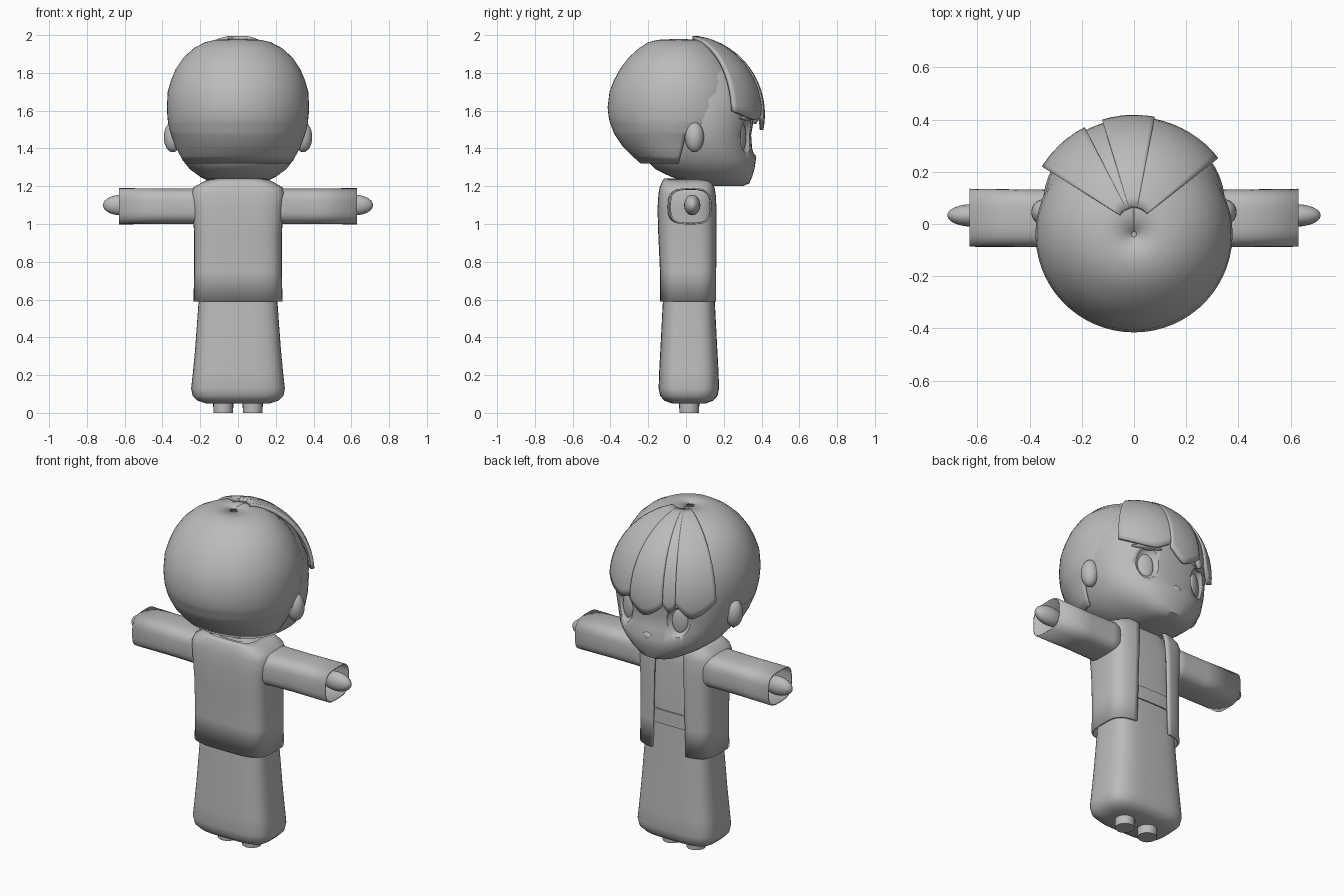
import bpy, bmesh, math
from mathutils import Matrix, Vector

grey = bpy.data.materials.new("plain_grey")
grey.diffuse_color = (0.5, 0.5, 0.5, 1)


def finish(bm, name, thick=0, angle=40):
    me = bpy.data.meshes.new(name)
    bm.to_mesh(me)
    bm.free()
    me.materials.append(grey)
    for p in me.polygons:
        p.use_smooth = True
    me.set_sharp_from_angle(angle=math.radians(angle))
    ob = bpy.data.objects.new(name, me)
    bpy.context.collection.objects.link(ob)
    if thick:
        m = ob.modifiers.new("thickness", 'SOLIDIFY')
        m.thickness = thick
        m.offset = -1
    return ob


def spow(v, p):
    return math.copysign(abs(v) ** p, v)


def loft(name, rings, e=2.0, n=40, opening=False, caps=True, thick=0, place=None, flip=False):
    """rings: (z, cy, rx, ry[, half sweep]) from bottom to top; sweep starts at -y."""
    bm = bmesh.new()
    rows = []
    for r in rings:
        z, cy, rx, ry = r[:4]
        T = r[4] if len(r) > 4 else math.pi
        row = []
        for j in range(n + 1 if opening else n):
            t = -T + 2 * T * j / n
            co = (rx * spow(math.sin(t), 2 / e), cy - ry * spow(math.cos(t), 2 / e), z)
            row.append(bm.verts.new(place(*co) if place else co))
        rows.append(row)
    for a, b in zip(rows, rows[1:]):
        m = len(a)
        for j in range(m - 1 if opening else m):
            k = (j + 1) % m
            bm.faces.new((a[j], a[k], b[k], b[j]))
    if caps and not opening:
        bm.faces.new(rows[0][::-1])
        bm.faces.new(rows[-1])
    if flip:
        bmesh.ops.reverse_faces(bm, faces=bm.faces[:])
    return finish(bm, name, thick)


def ellipsoid(name, loc, rad, turn=0):
    bm = bmesh.new()
    bmesh.ops.create_uvsphere(bm, u_segments=24, v_segments=14, radius=1)
    bmesh.ops.transform(bm, verts=bm.verts, matrix=Matrix.Translation(loc)
                        @ Matrix.Rotation(turn, 4, 'Z') @ Matrix.Diagonal((*rad, 1)))
    return finish(bm, name)


# head with face towards +y
head = loft("head", [
    (1.20, 0.20, 0.07, 0.10), (1.215, 0.18, 0.13, 0.155), (1.25, 0.135, 0.20, 0.215),
    (1.29, 0.10, 0.255, 0.262), (1.34, 0.08, 0.295, 0.29), (1.40, 0.065, 0.325, 0.285),
    (1.47, 0.06, 0.345, 0.285), (1.56, 0.05, 0.35, 0.31), (1.66, 0.03, 0.345, 0.34),
    (1.78, 0.02, 0.30, 0.30), (1.88, 0.02, 0.22, 0.22), (1.94, 0.02, 0.1, 0.1)], e=2.3, n=48)

# eyes in shallow sockets, upper lashes and ears
for s, side in ((1, "right"), (-1, "left")):
    cut = ellipsoid("socket_cutter_" + side, (s * 0.18, 0.335, 1.465), (0.075, 0.05, 0.095), -s * 0.4)
    cut.hide_render = True
    cut.hide_viewport = True
    b = head.modifiers.new("socket_" + side, 'BOOLEAN')
    b.operation = 'DIFFERENCE'
    b.object = cut
    ellipsoid("iris_" + side, (s * 0.17, 0.295, 1.46), (0.045, 0.016, 0.075), -s * 0.4)
    ellipsoid("lash_" + side, (s * 0.18, 0.32, 1.56), (0.085, 0.022, 0.012), -s * 0.4)
    ellipsoid("ear_" + side, (s * 0.345, 0.045, 1.46), (0.048, 0.05, 0.08), 0)
ellipsoid("nose", (0, 0.35, 1.35), (0.035, 0.022, 0.025))

# back hair shell, its front edge given as a y limit per height
cap_rows = []
for z, rx, back, edge in (
        (1.32, 0.28, -0.24, -0.04), (1.36, 0.305, -0.285, -0.03), (1.41, 0.332, -0.335, -0.015),
        (1.478, 0.357, -0.38, 0.0), (1.485, 0.36, -0.383, 0.10), (1.535, 0.37, -0.402, 0.10),
        (1.54, 0.371, -0.404, 0.175), (1.57, 0.374, -0.41, 0.215), (1.62, 0.377, -0.415, 0.25),
        (1.70, 0.372, -0.405, 0.25), (1.76, 0.355, -0.382, 0.24), (1.82, 0.33, -0.35, 0.22),
        (1.88, 0.29, -0.305, 0.19), (1.93, 0.235, -0.25, 0.16), (1.962, 0.175, -0.20, 0.14),
        (1.975, 0.12, -0.15, 0.12), (1.98, 0.01, -0.05, 0.12)):
    ry = -0.04 - back
    c = max(-1, min(1, -(edge + 0.04) / ry))
    cap_rows.append((z, -0.04, rx, ry, math.acos(c)))
loft("back_hair", cap_rows, n=48, opening=True, thick=0.012)


# fringe strands: wedges of a sphere running from the crown to a pointed tip
def strand(name, a0, a1, low, rise, grow, peak):
    bm = bmesh.new()
    na, nt = 12, 16
    grid = []
    for i in range(nt + 1):
        row = []
        for j in range(na + 1):
            s = j / na
            d = (peak - s) / peak if s < peak else (s - peak) / (1 - peak)
            end = math.acos((low + rise * d ** 1.5 - 1.58) / 0.42)
            ph = 0.16 + (end - 0.16) * i / nt
            a = math.radians(a0 + (a1 - a0) * s)
            r = (0.408 + grow) * math.sin(ph)
            row.append(bm.verts.new((r * math.sin(a), r * math.cos(a),
                                     1.58 + 0.42 * math.cos(ph))))
        grid.append(row)
    for p, q in zip(grid, grid[1:]):
        for j in range(na):
            bm.faces.new((p[j], p[j + 1], q[j + 1], q[j]))
    finish(bm, name, 0.02)


strand("fringe_left", -58, -27, 1.50, 0.09, 0.008, 0.6)
strand("fringe_inner_left", -29, -15, 1.53, 0.07, -0.004, 0.5)
strand("fringe_middle", -17, 11, 1.495, 0.07, 0.010, 0.55)
strand("fringe_right", 9, 52, 1.55, 0.05, 0.002, 0.35)

# neck, long robe and sash
loft("neck", [(1.15, 0.02, 0.09, 0.08), (1.27, 0.03, 0.09, 0.08)])
loft("robe", [
    (0.05, 0.015, 0.17, 0.09), (0.065, 0.015, 0.215, 0.13), (0.09, 0.015, 0.24, 0.152),
    (0.13, 0.015, 0.248, 0.16), (0.22, 0.015, 0.238, 0.157), (0.35, 0.015, 0.226, 0.15),
    (0.60, 0.015, 0.208, 0.137), (0.80, 0.015, 0.20, 0.128), (1.10, 0.01, 0.19, 0.122),
    (1.19, 0.01, 0.16, 0.11), (1.225, 0.01, 0.10, 0.09)], e=3.6, n=48)
loft("sash", [(0.74, 0.015, 0.207, 0.138), (0.82, 0.015, 0.204, 0.136)], e=3.6, n=48)

# open coat
coat = []
for z, cy, rx, ry, gap in (
        (0.59, 0.012, 0.236, 0.15, 0.11), (0.75, 0.012, 0.232, 0.15, 0.105),
        (0.95, 0.008, 0.232, 0.155, 0.10), (1.08, 0.006, 0.242, 0.157, 0.095),
        (1.16, 0.006, 0.25, 0.152, 0.09), (1.195, 0.006, 0.235, 0.145, 0.085),
        (1.22, 0.006, 0.19, 0.135, 0.08), (1.24, 0.006, 0.15, 0.122, 0.075)):
    coat.append((z, cy, rx, ry, math.pi - math.asin((gap / rx) ** 1.9)))
loft("coat", coat, e=3.8, n=56, opening=True, thick=0.012)

# sleeves, hands and feet
for s, side in ((1, "right"), (-1, "left")):
    loft("sleeve_" + side, [(0.17, 0.015, 0.10, 0.12), (0.25, 0.02, 0.094, 0.114),
                            (0.40, 0.022, 0.094, 0.11), (0.63, 0.024, 0.096, 0.111)],
         e=3.2, caps=False, thick=0.008, flip=s > 0,
         place=lambda x, y, z, s=s: (s * z, y, 1.094 + x))
    ellipsoid("hand_" + side, (s * 0.62, 0.033, 1.1), (0.095, 0.043, 0.054))
    loft("foot_" + side, [(0, 0.017, 0.052, 0.052), (0.12, 0.017, 0.056, 0.056)], n=20,
         place=lambda x, y, z, s=s: (x + s * 0.078, y, z))
